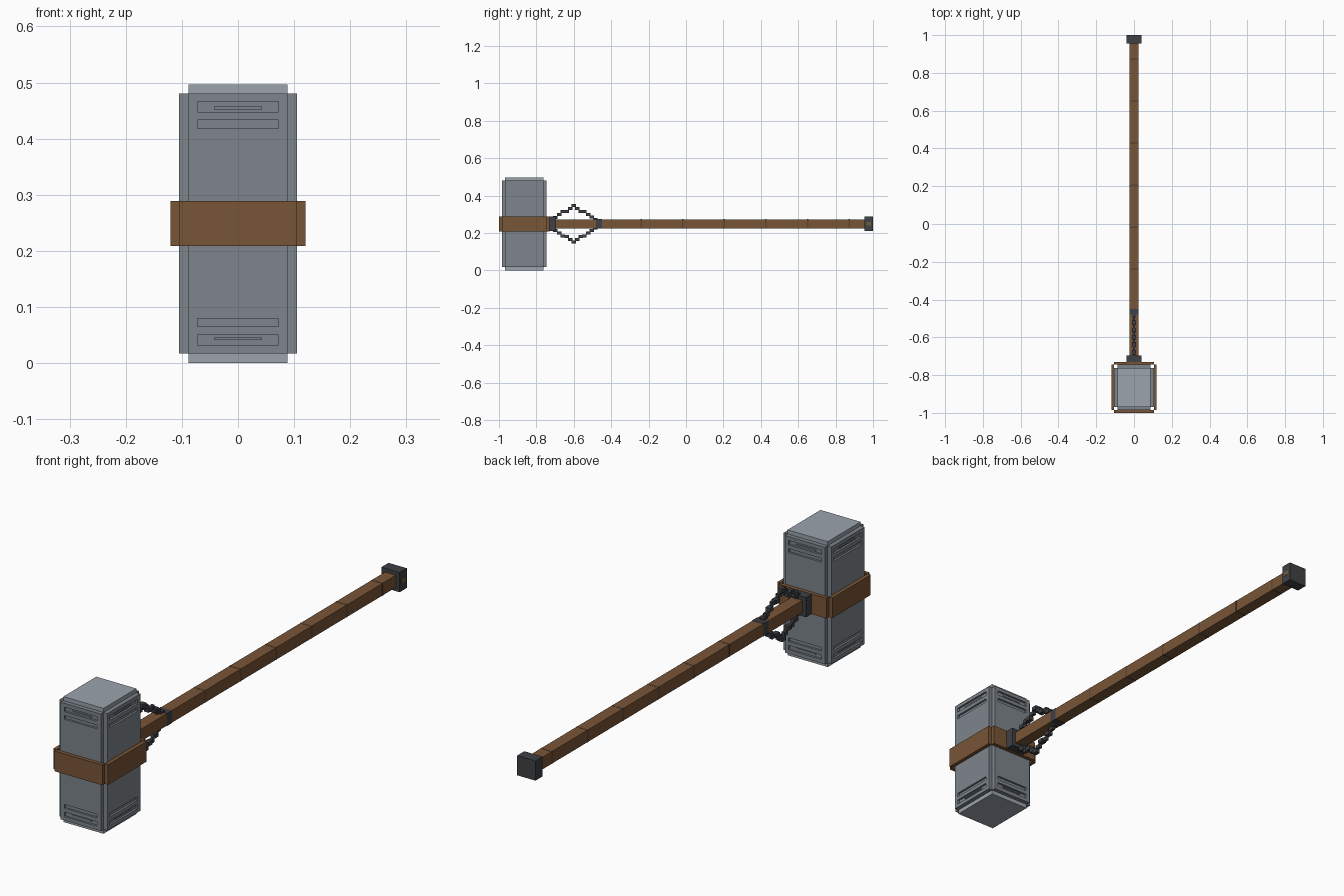
import bpy

cube = bpy.data.objects.get("Cube")
if cube:
    bpy.data.objects.remove(cube, do_unlink=True)


def material(name, rgb):
    m = bpy.data.materials.new(name)
    m.use_nodes = True
    m.diffuse_color = (*rgb, 1)
    bsdf = next(n for n in m.node_tree.nodes if n.type == 'BSDF_PRINCIPLED')
    bsdf.inputs["Base Color"].default_value = (*rgb, 1)
    return m


STEEL = material("steel", (0.205, 0.233, 0.263))
PALE = material("pale steel", (0.33, 0.37, 0.42))
WOOD = material("brown wood", (0.19, 0.09, 0.038))
IRON = material("dark iron", (0.05, 0.052, 0.058))
GROOVE = material("dark wood", (0.11, 0.058, 0.03))
BRASS = material("dull brass", (0.16, 0.11, 0.04))


def box(name, x, y, z, mat):
    """Box from (min, max) pairs along each axis."""
    spans = (x, y, z)
    bpy.ops.mesh.primitive_cube_add(size=1, location=[sum(s) / 2 for s in spans])
    ob = bpy.context.object
    ob.name = name
    ob.scale = [s[1] - s[0] for s in spans]
    bpy.ops.object.transform_apply(location=False, rotation=False, scale=True)
    ob.data.materials.append(mat)
    return ob


def cut(ob, cutter):
    """Subtract the cutter and throw it away."""
    cutter.hide_render = True
    bpy.context.view_layer.objects.active = ob
    mod = ob.modifiers.new("slot", 'BOOLEAN')
    mod.operation = 'DIFFERENCE'
    mod.solver = 'EXACT'
    mod.object = cutter
    bpy.ops.object.modifier_apply(modifier=mod.name)
    bpy.data.objects.remove(cutter, do_unlink=True)


CY, MID = -0.865, 0.249          # head centre
CORE_X, CORE_Y = 0.088, 0.103    # half sizes of the core
PLATE, DEPTH, STRAP = 0.017, 0.008, 0.015


def around(side, half, inner, outer):
    """Spans in x and y of a panel on one side of the head."""
    axis, sign = side
    offset = sorted((sign * inner, sign * outer))
    if axis == 'x':
        return offset, (CY - half, CY + half)
    return (-half, half), [CY + o for o in offset]


# Head core
box("head_core", (-CORE_X, CORE_X), (CY - CORE_Y, CY + CORE_Y), (0, 0.497), PALE)

# Steel plates with slots, and the wooden strap around them
sides = {"front": ('y', -1), "back": ('y', 1), "left": ('x', 1), "right": ('x', -1)}
for label, side in sides.items():
    core, width = (CORE_X, CORE_Y) if side[0] == 'x' else (CORE_Y, CORE_X)
    face = core + PLATE
    plate = box(label + "_plate", *around(side, width, core, face), (0.017, 0.481), STEEL)
    for up in (1, -1):
        for low, high in ((0.169, 0.184), (0.199, 0.217)):
            z = sorted((MID + up * low, MID + up * high))
            slot = box("slot_cutter", *around(side, width - 0.016, face - DEPTH, face + 0.02),
                       z, STEEL)
            cut(plate, slot)
        # Small rib inside the outer slot
        z = sorted((MID + up * 0.203, MID + up * 0.208))
        box(label + "_slot_rib", *around(side, width * 0.49, face - DEPTH, face - 0.004), z, STEEL)
    box(label + "_strap", *around(side, width + PLATE, face, face + STRAP),
        (0.209, 0.289), WOOD)

# Handle, socket and pommel
box("handle", (-0.024, 0.024), (-0.73, 0.96), (0.225, 0.273), WOOD)
box("socket", (-0.04, 0.04), (-0.74, -0.695), (0.21, 0.288), IRON)
box("pommel", (-0.04, 0.04), (0.955, 1.0), (0.21, 0.288), IRON)
box("pommel_inlay", (0.04, 0.041), (0.965, 0.99), (0.24, 0.258), BRASS)

# Ring holding the chain, and thin bands along the handle
box("chain_ring", (-0.025, 0.025), (-0.48, -0.45), (0.224, 0.274), IRON)
for i in range(6):
    y = -0.24 + i * 0.2225
    box("handle_band", (-0.0245, 0.0245), (y - 0.004, y + 0.004), (0.2245, 0.2735), GROOVE)

# Chains of stepped links above and below the handle
path = [(-0.698, 0.035), (-0.678, 0.05), (-0.658, 0.066), (-0.638, 0.067),
        (-0.619, 0.083), (-0.6, 0.097), (-0.581, 0.083), (-0.562, 0.067),
        (-0.543, 0.066), (-0.523, 0.05), (-0.503, 0.036), (-0.486, 0.023)]
for label, up in (("upper", 1), ("lower", -1)):
    for i, (y, h) in enumerate(path):
        z = MID + up * h
        half = 0.01 if i % 2 else 0.006
        box(label + "_chain_link", (-half, half), (y - 0.012, y + 0.012),
            (z - 0.008, z + 0.008), IRON)
